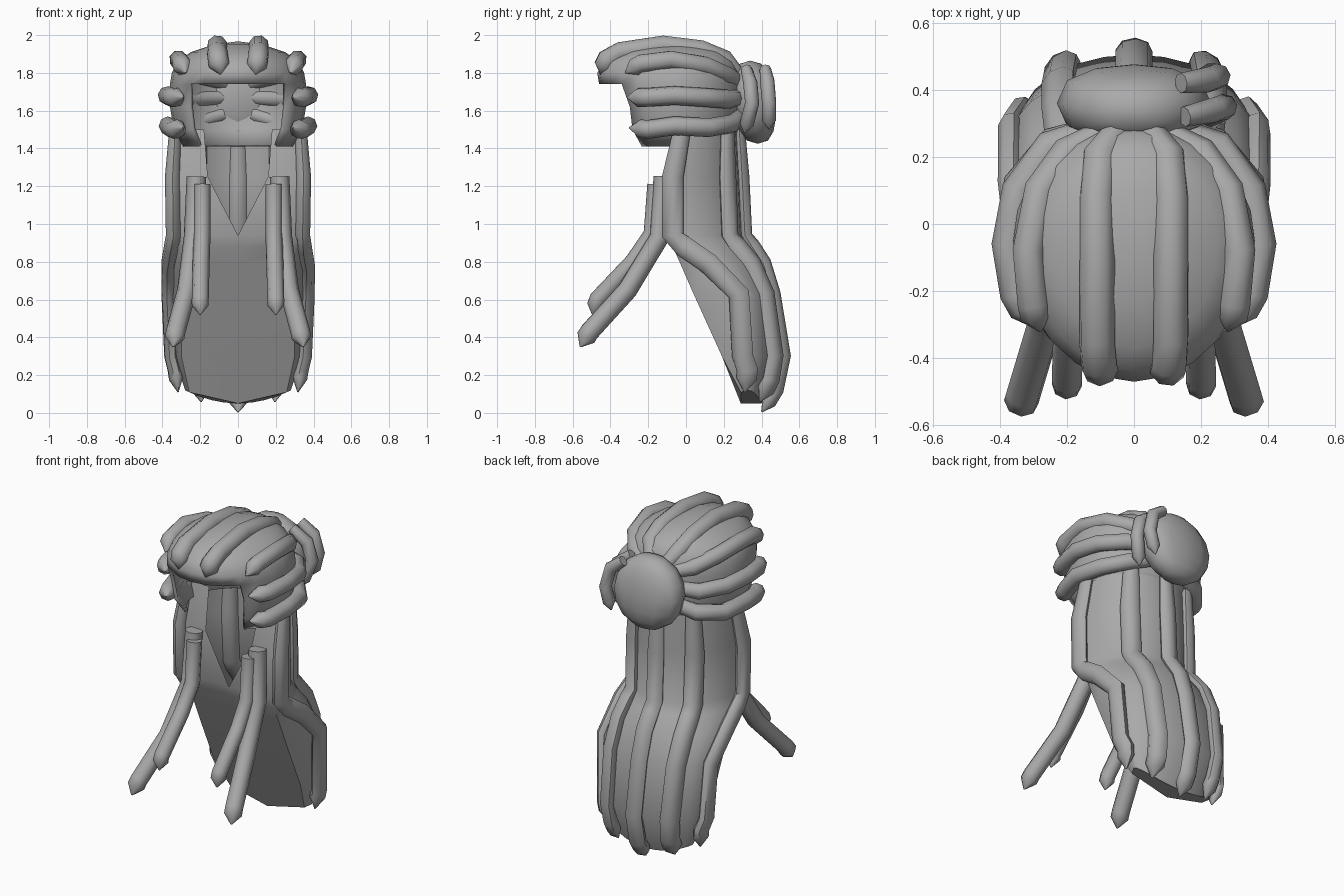
import bpy, bmesh, math
from mathutils import Vector

if "Cube" in bpy.data.objects:
    bpy.data.objects.remove(bpy.data.objects["Cube"])

mat = bpy.data.materials.new("hair_grey")
mat.diffuse_color = (0.4, 0.4, 0.4, 1)
mat.use_nodes = True
mat.node_tree.nodes["Principled BSDF"].inputs["Base Color"].default_value = mat.diffuse_color


def finish(ob, angle=50):
    ob.data.materials.clear()
    ob.data.materials.append(mat)
    bpy.ops.object.select_all(action='DESELECT')
    ob.select_set(True)
    bpy.context.view_layer.objects.active = ob
    bpy.ops.object.shade_smooth_by_angle(angle=math.radians(angle))


def mesh_object(name, bm):
    bmesh.ops.recalc_face_normals(bm, faces=bm.faces)
    me = bpy.data.meshes.new(name)
    bm.to_mesh(me)
    bm.free()
    ob = bpy.data.objects.new(name, me)
    bpy.context.collection.objects.link(ob)
    return ob


def strand(name, path, r, root=0.8, flat=None, sides=8):
    """Tube along a path with a pointed tip, optionally flattened along a direction."""
    pts = [Vector(p) for p in path]
    tip = pts[-1]
    d = (tip - pts[-2]).normalized()
    pts.insert(-1, tip - d * min(r * 1.3, 0.6 * (tip - pts[-2]).length))
    radii = [r * root] + [r] * (len(pts) - 2) + [r * 0.08]
    bm = bmesh.new()
    rings = []
    for i, p in enumerate(pts):
        t = (pts[min(i + 1, len(pts) - 1)] - pts[max(i - 1, 0)]).normalized()
        if i == 0:
            u = t.orthogonal().normalized()
        u = (u - t * u.dot(t)).normalized()
        v = t.cross(u)
        ring = []
        for k in range(sides):
            a = 2 * math.pi * k / sides
            o = radii[i] * (u * math.cos(a) + v * math.sin(a))
            if flat:
                o -= flat * (0.3 * o.dot(flat))
            ring.append(bm.verts.new(p + o))
        rings.append(ring)
    for a, b in zip(rings, rings[1:]):
        for k in range(sides):
            n = (k + 1) % sides
            bm.faces.new((a[k], a[n], b[n], b[k]))
    bm.faces.new(rings[0])
    bm.faces.new(rings[-1])
    finish(mesh_object(name, bm))


def pair(name, path, r, root=0.8, flat=None):
    for side, s in (("right", 1), ("left", -1)):
        f = Vector((s * flat.x, flat.y, flat.z)) if flat else None
        strand(f"{name}_{side}", [(s * x, y, z) for x, y, z in path], r, root, f)


# Long back hair: z, front y, side y, back y, half width, half neck opening
LEVELS = [
    (1.50, -0.03, -0.02, 0.27, 0.32, 0.18),
    (1.25, -0.09, -0.07, 0.285, 0.335, 0.16),
    (0.94, -0.09, -0.07, 0.30, 0.33, 0.0),
    (0.88, -0.07, -0.01, 0.34, 0.34, 0.0),
    (0.79, -0.03, 0.12, 0.40, 0.355, 0.0),
    (0.63, 0.04, 0.28, 0.45, 0.355, 0.0),
    (0.30, 0.19, 0.30, 0.505, 0.34, 0.0),
    (0.08, 0.29, 0.33, 0.40, 0.28, 0.0),
]


def arc(level, deg, lift=0.0):
    z, yf, ys, yb, w, g = level
    s, c = math.sin(math.radians(deg)), math.cos(math.radians(deg))
    return (w + lift) * s, ys + (yb - ys + lift) * c, z


bm = bmesh.new()
rows = []
for lev in LEVELS:
    z, yf, g = lev[0], lev[1], lev[5]
    e = 0.27 if z > 0.9 else min(0.30, lev[4] * 0.92)
    ring = [(-g, yf, z), (-e, yf, z)]
    ring += [arc(lev, a) for a in range(-90, 91, 15)]
    ring += [(e, yf, z), (g, yf, z)]
    if lev is LEVELS[-1]:       # rounded lower hem
        ring = [(x, y, 0.05 + 0.07 * (x / 0.28) ** 2) for x, y, _ in ring]
    rows.append([bm.verts.new(p) for p in ring])
for a, b in zip(rows, rows[1:]):
    for k in range(len(a) - 1):
        bm.faces.new((a[k], a[k + 1], b[k + 1], b[k]))
bm.faces.new(rows[-1])
bmesh.ops.remove_doubles(bm, verts=bm.verts, dist=0.0005)
finish(mesh_object("back_hair", bm), 40)


# Strands lying on the back hair
def back_path(deg, bottom, tip_y):
    path = [arc(lev, deg, 0.012) for lev in LEVELS[:-1]]
    x, y, z = path[-1]
    return path + [(x * 0.95, (y + tip_y) / 2 + 0.02, bottom + 0.12),
                   (x * 0.9, tip_y, bottom)]


def outward(deg):
    return Vector((math.sin(math.radians(deg)), math.cos(math.radians(deg)), 0))


strand("back_strand_middle", back_path(0, 0.005, 0.40), 0.055, 0.8, outward(0))
for name, deg, bottom, tip_y in (("outer", 38, 0.06, 0.39), ("side", 90, 0.11, 0.31)):
    pair("back_strand_" + name, back_path(deg, bottom, tip_y), 0.057, 0.8, outward(deg))

# Head cap with an open face: z, half width, back y, front y
CAP = [
    (1.41, 0.29, 0.24, -0.31), (1.50, 0.34, 0.28, -0.38), (1.62, 0.36, 0.30, -0.40),
    (1.74, 0.36, 0.30, -0.46), (1.80, 0.35, 0.29, -0.47), (1.86, 0.32, 0.27, -0.44),
    (1.91, 0.25, 0.22, -0.37), (1.95, 0.13, 0.10, -0.24),
]
N = 24
bm = bmesh.new()
rows = []
for z, w, yb, yf in CAP:
    row = []
    for k in range(N):
        a = 2 * math.pi * k / N
        c = math.cos(a)
        y = -0.05 + (yb + 0.05) * -c if c < 0 else -0.05 + (yf + 0.05) * c
        row.append(bm.verts.new((w * math.sin(a), y, z)))
    rows.append(row)
for i, (a, b) in enumerate(zip(rows, rows[1:])):
    for k in range(N):
        if i < 3 and (k < 3 or k >= N - 3):
            continue
        n = (k + 1) % N
        bm.faces.new((a[k], a[n], b[n], b[k]))
top = bm.verts.new((0, -0.08, 1.967))
for k in range(N):
    bm.faces.new((rows[-1][k], rows[-1][(k + 1) % N], top))
bmesh.ops.delete(bm, geom=[v for v in bm.verts if not v.link_faces], context='VERTS')
cap = mesh_object("head_cap", bm)
sol = cap.modifiers.new("thickness", 'SOLIDIFY')
sol.thickness = 0.02
sol.offset = -1
finish(cap, 45)

# Strands combed over the cap towards the bun
pair("cap_strand_top", [(0.05, 0.27, 1.79), (0.10, 0.20, 1.87), (0.11, 0.08, 1.92),
                        (0.11, -0.12, 1.945), (0.11, -0.35, 1.91), (0.105, -0.42, 1.87),
                        (0.09, -0.45, 1.79)], 0.055)
pair("cap_strand_upper", [(0.07, 0.28, 1.75), (0.20, 0.21, 1.79), (0.28, 0.10, 1.84),
                          (0.315, -0.08, 1.87), (0.30, -0.24, 1.85),
                          (0.28, -0.32, 1.80)], 0.05)
pair("cap_strand_middle", [(0.08, 0.29, 1.67), (0.25, 0.23, 1.66), (0.345, 0.10, 1.67),
                           (0.375, -0.06, 1.68), (0.35, -0.21, 1.67),
                           (0.29, -0.31, 1.67)], 0.05)
pair("cap_strand_lower", [(0.08, 0.29, 1.58), (0.24, 0.24, 1.53), (0.34, 0.12, 1.51),
                          (0.37, -0.06, 1.52), (0.34, -0.20, 1.50),
                          (0.29, -0.30, 1.51)], 0.05)

# Bun at the back
bm = bmesh.new()
bmesh.ops.create_uvsphere(bm, u_segments=12, v_segments=8, radius=1)
for v in bm.verts:
    x, y, z = v.co
    y = math.copysign(abs(y) ** 0.75, y)
    v.co = (0.23 * x, 0.36 + 0.115 * y - 0.02 * z, 1.645 + 0.22 * z)
finish(mesh_object("bun", bm), 60)

# Short strands wrapped round one side of the bun
strand("bun_strand_outer", [(0.14, 0.42, 1.82), (0.22, 0.43, 1.76), (0.25, 0.44, 1.64),
                            (0.21, 0.44, 1.50)], 0.038)
strand("bun_strand_inner", [(0.15, 0.32, 1.82), (0.24, 0.34, 1.75), (0.27, 0.35, 1.64),
                            (0.22, 0.31, 1.48)], 0.038)

# Loose locks falling forward
pair("front_lock_inner", [(0.19, -0.16, 1.21), (0.19, -0.18, 0.95), (0.195, -0.28, 0.80),
                          (0.20, -0.47, 0.60), (0.20, -0.495, 0.52)], 0.045, 1)
pair("front_lock_outer", [(0.22, -0.12, 1.25), (0.235, -0.14, 0.93), (0.27, -0.31, 0.65),
                          (0.33, -0.51, 0.43), (0.345, -0.56, 0.35)], 0.052, 1)
